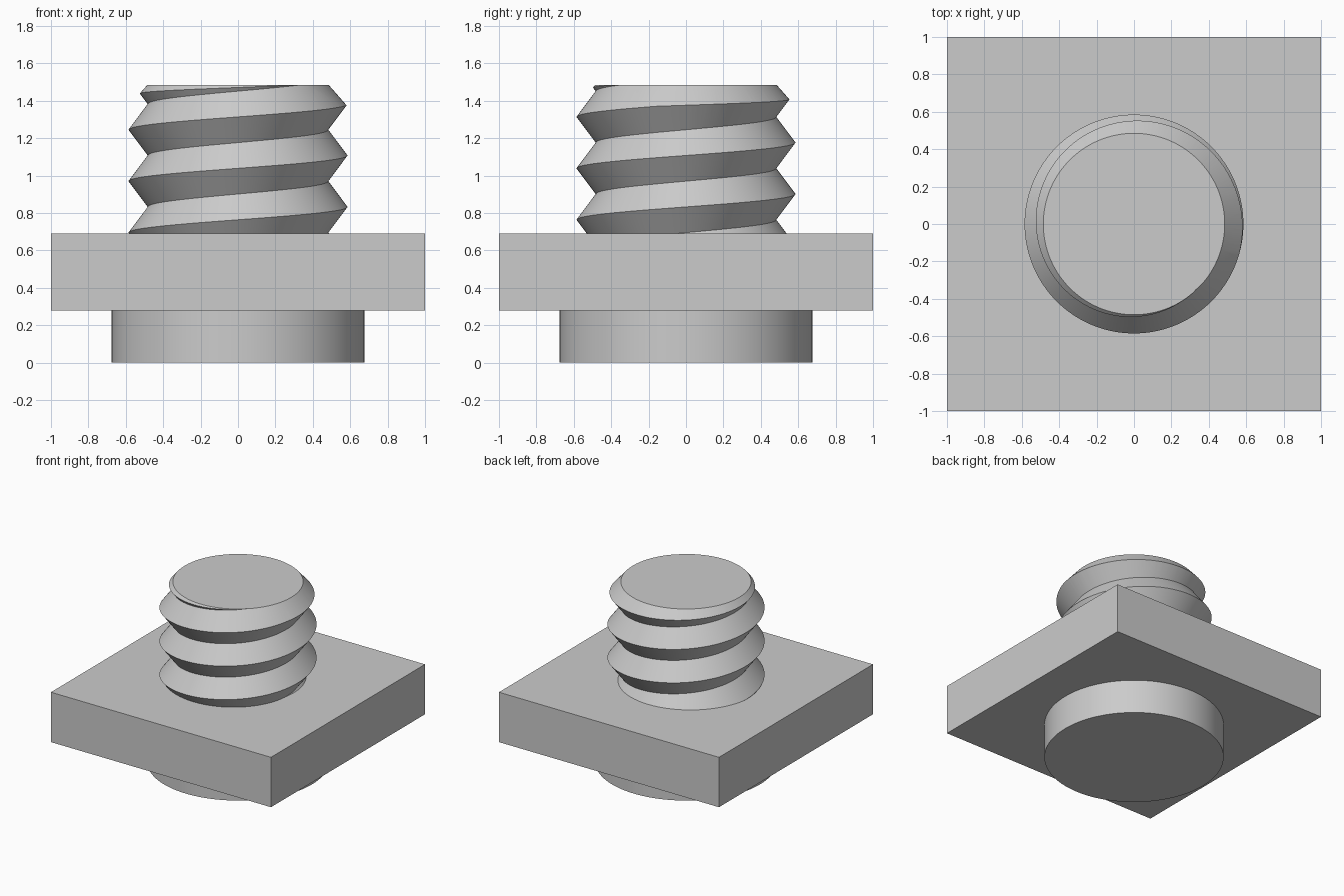
import bpy, bmesh, math

PLATE_BOTTOM, PLATE_TOP, TOP = 0.28, 0.69, 1.485
CREST, ROOT, PITCH = 0.585, 0.482, 0.275
STEPS, ROWS = 128, 11

if "Cube" in bpy.data.objects:
    bpy.data.objects.remove(bpy.data.objects["Cube"], do_unlink=True)

grey = bpy.data.materials.new("plain grey")
grey.use_nodes = True
colour = (0.6, 0.6, 0.6, 1)
grey.diffuse_color = colour
grey.node_tree.nodes["Principled BSDF"].inputs["Base Color"].default_value = colour


def make_object(name, bm):
    bmesh.ops.recalc_face_normals(bm, faces=bm.faces)
    mesh = bpy.data.meshes.new(name)
    bm.to_mesh(mesh)
    bm.free()
    mesh.materials.append(grey)
    obj = bpy.data.objects.new(name, mesh)
    bpy.context.collection.objects.link(obj)
    return obj


def smooth(obj):
    bpy.ops.object.select_all(action="DESELECT")
    obj.select_set(True)
    bpy.context.view_layer.objects.active = obj
    bpy.ops.object.shade_smooth_by_angle(angle=math.radians(30))


def turned(name, profile):
    """Closed solid of revolution from (radius, z) points."""
    bm = bmesh.new()
    rings = [[bm.verts.new((r * math.cos(2 * math.pi * i / STEPS),
                            r * math.sin(2 * math.pi * i / STEPS), z))
              for i in range(STEPS)] for r, z in profile]
    for low, high in zip(rings, rings[1:]):
        for i in range(STEPS):
            j = (i + 1) % STEPS
            bm.faces.new((low[i], low[j], high[j], high[i]))
    bm.faces.new(rings[0][::-1])
    bm.faces.new(rings[-1])
    return make_object(name, bm)


def helical_rod(name, start):
    """V-threaded rod: alternate crest and root rows climb one pitch per turn."""
    bm = bmesh.new()
    columns = []
    for i in range(STEPS + 1):
        a = 2 * math.pi * i / STEPS
        column = []
        for row in range(ROWS):
            r = ROOT if row % 2 else CREST
            z = start + PITCH * (i / STEPS + row / 2)
            column.append(bm.verts.new((r * math.cos(a), r * math.sin(a), z)))
        columns.append(column)
    for left, right in zip(columns, columns[1:]):
        for k in range(ROWS - 1):
            bm.faces.new((left[k], right[k], right[k + 1], left[k + 1]))
    bmesh.ops.remove_doubles(bm, verts=bm.verts, dist=0.0001)
    # Close both open spiral ends with fans to the axis
    middle = start + PITCH * ROWS / 4
    edges = [e for e in bm.edges if e.is_boundary]
    caps = {end: bm.verts.new((0, 0, z)) for end, z in
            (("low", start + PITCH / 2), ("high", start + PITCH * ROWS / 2))}
    for e in edges:
        z = sum(v.co.z for v in e.verts) / 2
        bm.faces.new((*e.verts, caps["low" if z < middle else "high"]))
    return make_object(name, bm)


# Square plate
bm = bmesh.new()
bmesh.ops.create_cube(bm, size=1)
for v in bm.verts:
    v.co.x *= 2
    v.co.y *= 2
    v.co.z = PLATE_TOP if v.co.z > 0 else PLATE_BOTTOM
make_object("square_plate", bm)

# Round boss underneath
smooth(turned("round_boss", [(0.675, 0), (0.675, PLATE_BOTTOM)]))

# Threaded stud, trimmed to length with a chamfered top
stud = helical_rod("threaded_stud", 0.833 - 2 * PITCH)
envelope = turned("stud_envelope", [(0.7, PLATE_TOP - 0.01), (0.7, 1.24),
                                    (0.485, TOP)])
envelope.hide_render = True
trim = stud.modifiers.new("trim", "BOOLEAN")
trim.operation = "INTERSECT"
trim.solver = "EXACT"
trim.object = envelope
bpy.ops.object.select_all(action="DESELECT")
stud.select_set(True)
bpy.context.view_layer.objects.active = stud
bpy.ops.object.modifier_apply(modifier=trim.name)
bpy.data.objects.remove(envelope, do_unlink=True)
smooth(stud)
